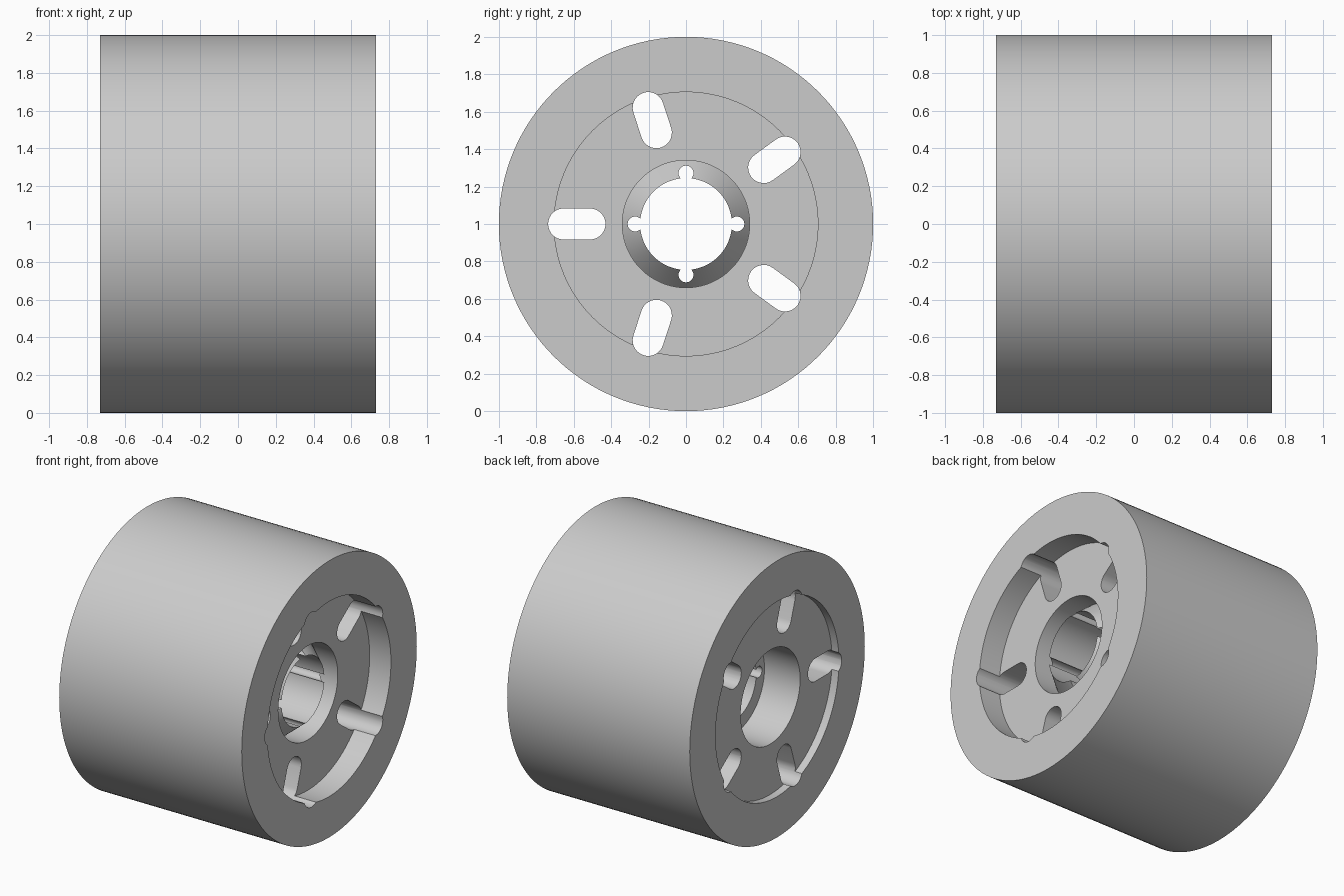
import bpy, bmesh, math
from mathutils import Matrix, Vector

if "Cube" in bpy.data.objects:
    bpy.data.objects.remove(bpy.data.objects["Cube"])

HALF = 0.73          # half length along x
SEGMENTS = 128

grey = bpy.data.materials.new("plain grey")
grey.use_nodes = True
grey.diffuse_color = (0.6, 0.6, 0.6, 1)
grey.node_tree.nodes["Principled BSDF"].inputs["Base Color"].default_value = grey.diffuse_color


def finish(bm, name):
    bmesh.ops.recalc_face_normals(bm, faces=bm.faces)
    mesh = bpy.data.meshes.new(name)
    bm.to_mesh(mesh)
    bm.free()
    mesh.materials.append(grey)
    obj = bpy.data.objects.new(name, mesh)
    bpy.context.collection.objects.link(obj)
    return obj


def add_prism(bm, outline):
    """Extrude a (y, z) outline right through the wheel along x."""
    face = bm.faces.new([bm.verts.new((-1, y, z)) for y, z in outline])
    ext = bmesh.ops.extrude_face_region(bm, geom=[face])["geom"]
    bmesh.ops.translate(bm, vec=(2, 0, 0),
                        verts=[v for v in ext if isinstance(v, bmesh.types.BMVert)])


def slot_outline(inner, outer, radius, angle, steps=14):
    """Round-ended radial slot, turned by angle about the axis."""
    turn = Matrix.Rotation(angle, 2)
    points = []
    for centre, start in ((outer, -math.pi / 2), (inner, math.pi / 2)):
        for i in range(steps + 1):
            a = start + math.pi * i / steps
            points.append(turn @ Vector((centre + radius * math.cos(a), radius * math.sin(a))))
    return points


# Wheel body: closed (x, radius) section turned about the x axis
section = [
    (-HALF, 1.0), (HALF, 1.0),
    (HALF, 0.705), (HALF - 0.17, 0.705),      # deep recess
    (HALF - 0.17, 0.34), (0.40, 0.34),        # groove round the raised cone
    (0.52, 0.245), (-0.39, 0.245),            # cone tip and centre bore
    (-0.39, 0.34), (-HALF + 0.055, 0.34),     # wide counterbore
    (-HALF + 0.055, 0.705), (-HALF, 0.705),   # shallow recess
]
bm = bmesh.new()
verts = [bm.verts.new((x, 0, r)) for x, r in section]
edges = [bm.edges.new((verts[i - 1], verts[i])) for i in range(len(verts))]
bmesh.ops.spin(bm, geom=verts + edges, cent=(0, 0, 0), axis=(1, 0, 0),
               angle=math.tau, steps=SEGMENTS, use_merge=True)
bmesh.ops.remove_doubles(bm, verts=bm.verts, dist=0.0001)
wheel = finish(bm, "wheel_body")

# Cutter: five radial slots and four keyways in the bore
bm = bmesh.new()
for i in range(5):
    add_prism(bm, slot_outline(0.513, 0.654, 0.083, math.pi + i * math.tau / 5))
for i in range(4):
    a = i * math.tau / 4
    add_prism(bm, [(0.272 * math.cos(a) + 0.04 * math.cos(t * math.tau / 24),
                    0.272 * math.sin(a) + 0.04 * math.sin(t * math.tau / 24))
                   for t in range(24)])
cutter = finish(bm, "slot_cutter")
cutter.hide_render = True

cut = wheel.modifiers.new("slots", "BOOLEAN")
cut.operation = "DIFFERENCE"
cut.solver = "EXACT"
cut.object = cutter

# Bake the cut, then drop the cutter
bpy.context.view_layer.update()
graph = bpy.context.evaluated_depsgraph_get()
result = bpy.data.meshes.new_from_object(wheel.evaluated_get(graph))
wheel.modifiers.clear()
wheel.data = result
bpy.data.objects.remove(cutter)
wheel.location.z = 1.0

# Smooth round walls, crisp edges
bpy.ops.object.select_all(action="DESELECT")
wheel.select_set(True)
bpy.context.view_layer.objects.active = wheel
bpy.ops.object.shade_smooth_by_angle(angle=math.radians(30))
